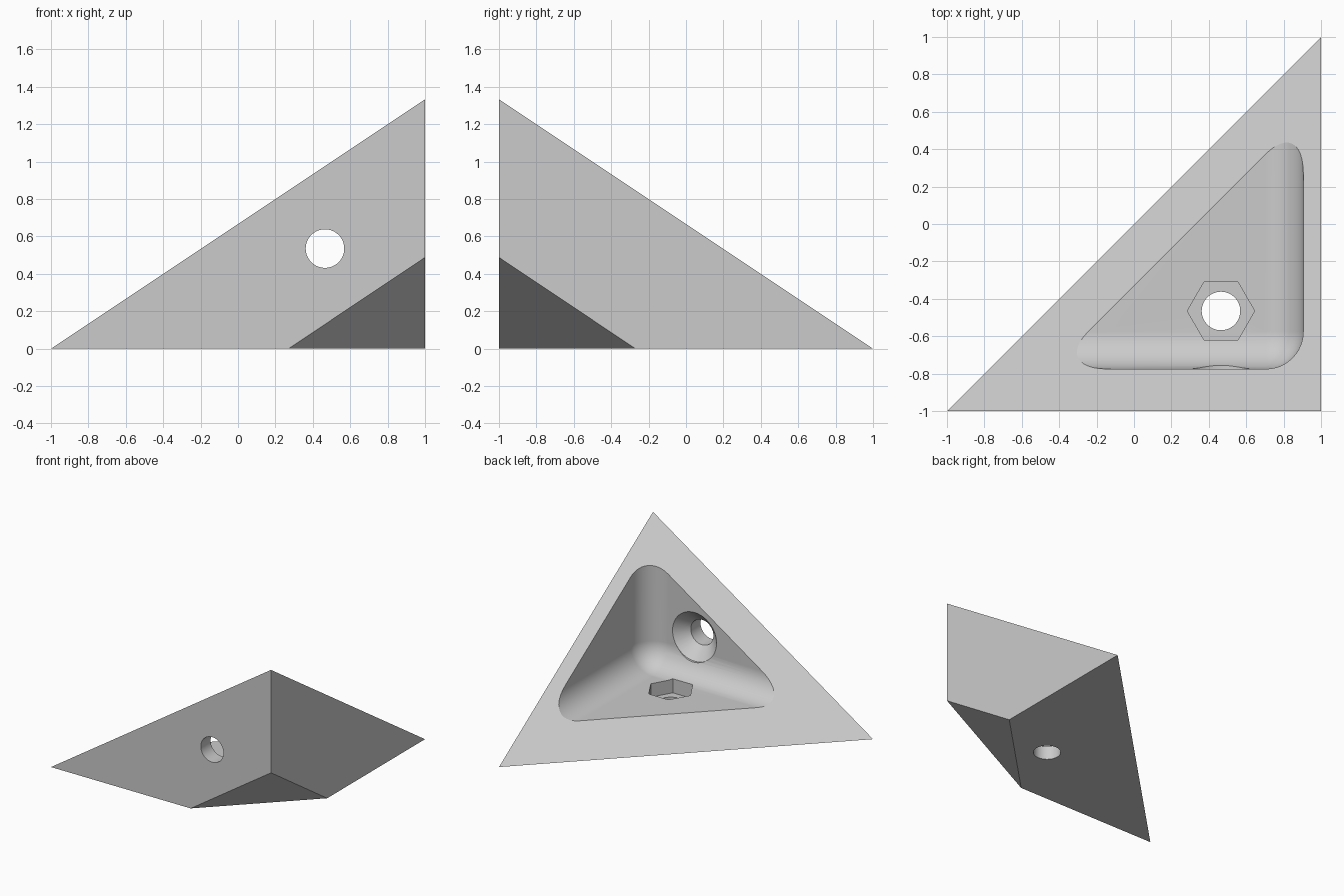
import bpy, bmesh, math
from mathutils import Matrix, Vector

cube = bpy.data.objects.get("Cube")
if cube:
    bpy.data.objects.remove(cube, do_unlink=True)

grey = bpy.data.materials.new("plain grey")
grey.use_nodes = True
colour = (0.6, 0.6, 0.6, 1)
grey.diffuse_color = colour
grey.node_tree.nodes["Principled BSDF"].inputs["Base Color"].default_value = colour

HEIGHT = 1.333
HOLE = 0.465      # hole axis along x
RADIUS = 0.103    # screw hole radius
WALL = 0.225      # thickness of floor and front wall


def make_object(name, bm):
    bmesh.ops.recalc_face_normals(bm, faces=bm.faces)
    mesh = bpy.data.meshes.new(name)
    bm.to_mesh(mesh)
    bm.free()
    mesh.materials.append(grey)
    obj = bpy.data.objects.new(name, mesh)
    bpy.context.collection.objects.link(obj)
    return obj


def round_cutter(name, start, end, r1, r2, sides=64):
    """Cone or prism running from start to end."""
    start, end = Vector(start), Vector(end)
    axis = end - start
    turn = Vector((0, 0, 1)).rotation_difference(axis).to_matrix().to_4x4()
    bm = bmesh.new()
    bmesh.ops.create_cone(bm, cap_ends=True, segments=sides, radius1=r1, radius2=r2,
                          depth=axis.length,
                          matrix=Matrix.Translation((start + end) / 2) @ turn)
    return make_object(name, bm)


# Corner block with its outer corner cut away
bm = bmesh.new()
for p in [(-1, -1, 0), (1, 1, 0), (1, -1, HEIGHT),
          (0.27, -1, 0), (1, -0.27, 0), (1, -1, 0.488)]:
    bm.verts.new(p)
bmesh.ops.convex_hull(bm, input=bm.verts)
bmesh.ops.dissolve_limit(bm, angle_limit=0.01, verts=bm.verts, edges=bm.edges)
bracket = make_object("corner_bracket", bm)

# Rounded pocket
low = Vector((-2, WALL - 1, 0.22))
high = Vector((0.905, 2, 3))
bm = bmesh.new()
bmesh.ops.create_cube(bm, size=1)
for v in bm.verts:
    v.co = (low + high) / 2 + Vector(a * b for a, b in zip(v.co, high - low))
bmesh.ops.bevel(bm, geom=bm.edges[:], offset=0.2, offset_type='OFFSET',
                segments=12, profile=0.5, affect='EDGES')
pocket = make_object("pocket_cutter", bm)

# Floor hole with hexagonal nut recess, front hole with countersink
Z = 0.535
cutters = [
    pocket,
    round_cutter("floor_hole_cutter", (HOLE, -HOLE, -0.2), (HOLE, -HOLE, 0.5), RADIUS, RADIUS),
    round_cutter("front_hole_cutter", (HOLE, -1.2, Z), (HOLE, -0.7, Z), RADIUS, RADIUS),
    round_cutter("countersink_cutter", (HOLE, -0.873, Z), (HOLE, WALL - 1, Z), RADIUS, 0.2),
    round_cutter("head_clearance_cutter", (HOLE, WALL - 1, Z), (HOLE, -0.5, Z), 0.2, 0.2),
]
# hexagon points along x
bm = bmesh.new()
bmesh.ops.create_cone(bm, cap_ends=True, segments=6, radius1=0.18, radius2=0.18, depth=0.4,
                      matrix=Matrix.Translation((HOLE, -HOLE, 0.31))
                      @ Matrix.Rotation(math.radians(30), 4, 'Z'))
if max(v.co.x for v in bm.verts) < HOLE + 0.17:
    bmesh.ops.rotate(bm, verts=bm.verts, cent=(HOLE, -HOLE, 0),
                     matrix=Matrix.Rotation(math.radians(30), 3, 'Z'))
cutters.append(make_object("nut_recess_cutter", bm))

bpy.ops.object.select_all(action='DESELECT')
bracket.select_set(True)
bpy.context.view_layer.objects.active = bracket
for cutter in cutters:
    cutter.hide_render = True
    cut = bracket.modifiers.new(cutter.name, 'BOOLEAN')
    cut.operation = 'DIFFERENCE'
    cut.solver = 'EXACT'
    cut.object = cutter
    bpy.ops.object.modifier_apply(modifier=cut.name)
    bpy.data.objects.remove(cutter, do_unlink=True)

# Smooth fillets and holes, crisp edges
bpy.ops.object.shade_smooth_by_angle(angle=math.radians(25))
weighted = bracket.modifiers.new("even_shading", 'WEIGHTED_NORMAL')
weighted.keep_sharp = True
